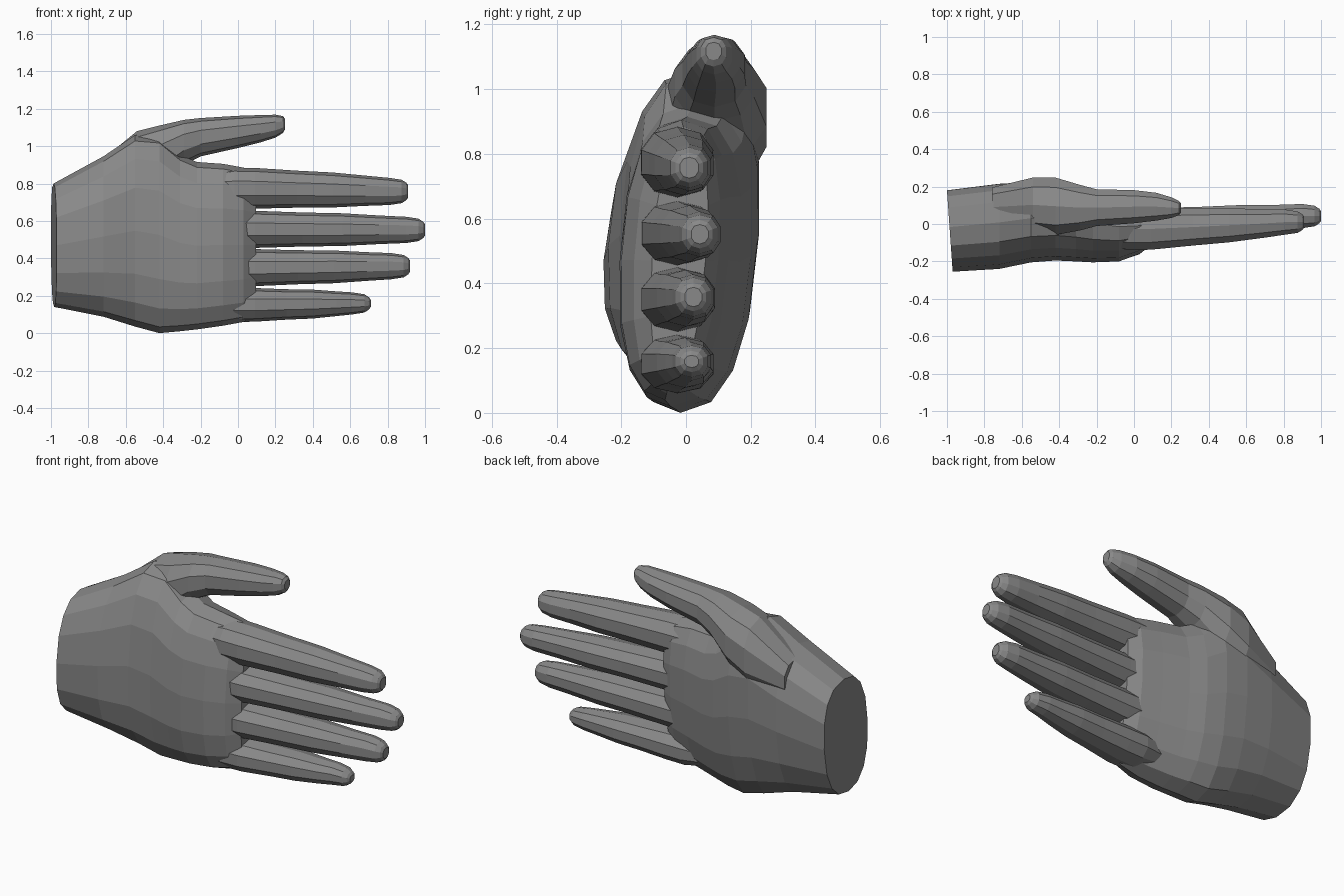
import bpy, bmesh, math

if "Cube" in bpy.data.objects:
    bpy.data.objects.remove(bpy.data.objects["Cube"])


def loft(name, sections, sides, power=2.0, skew=0.0, tilt=0.0):
    """Closed tube along x. Section: (x, z_low, z_high, y_front, y_back)."""
    bm = bmesh.new()
    rings = []
    for i, (x, z0, z1, y0, y1) in enumerate(sections):
        ring = []
        for k in range(sides):
            a = 2 * math.pi * k / sides
            c, s = math.cos(a), math.sin(a)
            u = math.copysign(abs(c) ** (2 / power), c)
            v = math.copysign(abs(s) ** (2 / power), s)
            y = (y0 + y1) / 2 + v * (y1 - y0) / 2
            y += skew * u * (1 if v > 0 else 0.7)    # cross-section leans with height
            dx = -tilt * (y - y1) if i == 0 else 0
            ring.append(bm.verts.new((x + dx, y, (z0 + z1) / 2 + u * (z1 - z0) / 2)))
        rings.append(ring)
    for a, b in zip(rings, rings[1:]):
        for k in range(sides):
            j = (k + 1) % sides
            bm.faces.new((a[k], a[j], b[j], b[k]))
    bm.faces.new(rings[0])
    bm.faces.new(rings[-1])
    bmesh.ops.recalc_face_normals(bm, faces=bm.faces)
    mesh = bpy.data.meshes.new(name)
    bm.to_mesh(mesh)
    bm.free()
    mesh.materials.append(skin)
    ob = bpy.data.objects.new(name, mesh)
    bpy.context.collection.objects.link(ob)
    return ob


def finger(name, tip, base, end, tip_y):
    """Finger from inside the palm to x = tip; base and end are (z_low, z_high)."""
    def mix(t, grow=0.0):
        z0 = base[0] + (end[0] - base[0]) * t
        z1 = base[1] + (end[1] - base[1]) * t
        y0 = -0.145 + (tip_y[0] + 0.145) * t
        y1 = 0.09 + (tip_y[1] - 0.09) * t
        return (z0 - grow, z1 + grow, y0 - grow, y1 + grow)
    sections = [(-0.18, *mix(0, -0.03)), (-0.02, *mix(0)), (0.09, *mix(0.03))]
    for t in (0.3, 0.55, 0.78):
        sections.append((0.09 + (tip - 0.15) * t, *mix(t, 0.004 if t == 0.55 else 0)))
    # rounded fingertip
    for back, shrink in ((0.10, 0.0), (0.035, -0.010), (0.01, -0.026), (0.0, -0.040)):
        sections.append((tip - back, *mix(1, shrink)))
    return loft(name, sections, 10, 2.2)


# Dark grey skin
skin = bpy.data.materials.new("dark_grey")
skin.diffuse_color = (0.25, 0.25, 0.25, 1)
skin.use_nodes = True
skin.node_tree.nodes["Principled BSDF"].inputs["Base Color"].default_value = skin.diffuse_color

# Palm and wrist, swelling upwards into the thumb base
hand = loft("hand", [
    (-1.0, 0.14, 0.80, -0.255, 0.18),
    (-0.72, 0.088, 0.945, -0.24, 0.215),
    (-0.55, 0.035, 1.06, -0.205, 0.225),
    (-0.42, 0.00, 1.05, -0.195, 0.22),
    (-0.31, 0.01, 0.955, -0.20, 0.20),
    (-0.22, 0.02, 0.915, -0.205, 0.17),
    (-0.08, 0.04, 0.905, -0.20, 0.13),
    (0.03, 0.06, 0.885, -0.16, 0.10),
    (0.095, 0.09, 0.85, -0.105, 0.06),
], 16, 2.4, skew=0.03, tilt=0.07)

# Thumb, growing out of its fleshy base
parts = [loft("thumb", [
    (-0.76, 0.70, 0.90, -0.02, 0.20),
    (-0.54, 0.70, 1.08, -0.05, 0.255),
    (-0.42, 0.78, 1.11, -0.065, 0.255),
    (-0.29, 0.90, 1.14, -0.04, 0.215),
    (-0.20, 0.945, 1.15, -0.015, 0.19),
    (0.00, 0.99, 1.162, 0.0, 0.185),
    (0.12, 1.02, 1.166, 0.015, 0.17),
    (0.20, 1.045, 1.168, 0.03, 0.145),
    (0.24, 1.07, 1.16, 0.045, 0.125),
    (0.252, 1.09, 1.145, 0.06, 0.11),
], 10, 2.3)]

# Four fingers
for spec in (
    ("index_finger", 0.91, (0.665, 0.885), (0.685, 0.830), (-0.06, 0.08)),
    ("middle_finger", 1.00, (0.455, 0.655), (0.482, 0.622), (-0.025, 0.11)),
    ("ring_finger", 0.92, (0.25, 0.45), (0.288, 0.428), (-0.045, 0.09)),
    ("little_finger", 0.71, (0.06, 0.242), (0.100, 0.218), (-0.045, 0.08)),
):
    parts.append(finger(*spec))

# Fuse everything into one skin
bpy.context.view_layer.objects.active = hand
for part in parts:
    mod = hand.modifiers.new("fuse", 'BOOLEAN')
    mod.operation = 'UNION'
    mod.solver = 'EXACT'
    mod.object = part
    bpy.ops.object.modifier_apply(modifier=mod.name)
    bpy.data.objects.remove(part, do_unlink=True)
